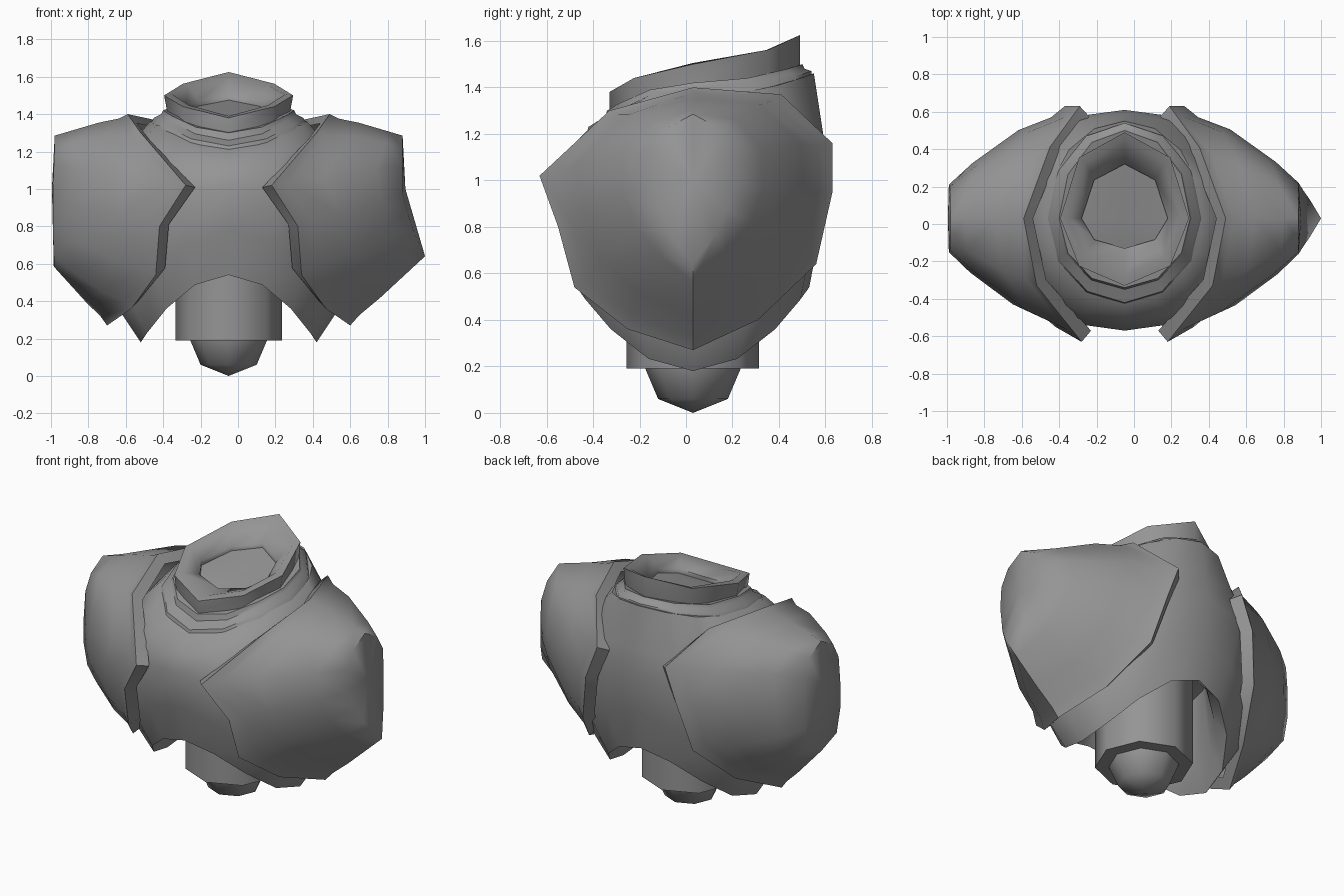
import bpy, bmesh, math
from mathutils import Vector

if "Cube" in bpy.data.objects:
    bpy.data.objects.remove(bpy.data.objects["Cube"])

CX, CY = -0.05, 0.03          # axis of the torso
gray = bpy.data.materials.new("plain gray")
gray.diffuse_color = (0.3, 0.3, 0.3, 1)
gray.use_nodes = True
gray.node_tree.nodes["Principled BSDF"].inputs["Base Color"].default_value = gray.diffuse_color


def loft(name, rings, start=None, end=None, angle=40):
    """Skin a list of closed rings; start / end are optional cap points."""
    bm = bmesh.new()
    rows = [[bm.verts.new((p[0] + CX, p[1] + CY, p[2])) for p in r] for r in rings]
    n = len(rows[0])
    for a, b in zip(rows, rows[1:]):
        for i in range(n):
            j = (i + 1) % n
            bm.faces.new((a[i], a[j], b[j], b[i]))
    for row, tip in ((rows[0], start), (rows[-1], end)):
        if tip:
            c = bm.verts.new((tip[0] + CX, tip[1] + CY, tip[2]))
            for i in range(n):
                bm.faces.new((row[i], row[(i + 1) % n], c))
    bmesh.ops.recalc_face_normals(bm, faces=bm.faces)
    me = bpy.data.meshes.new(name)
    bm.to_mesh(me)
    bm.free()
    me.materials.append(gray)
    ob = bpy.data.objects.new(name, me)
    bpy.context.collection.objects.link(ob)
    bpy.context.view_layer.objects.active = ob
    ob.select_set(True)
    bpy.ops.object.shade_smooth_by_angle(angle=math.radians(angle))
    ob.select_set(False)
    return ob


def saddle(n, yf, zf, us, zs, yb, zb, e=1.0):
    """Oval ring whose reach and height differ at front, sides and back."""
    ring = []
    for i in range(n):
        a = 2 * math.pi * i / n
        s, c = math.sin(a), math.cos(a)
        x = us * math.copysign(abs(s) ** e, s)
        y = (-yf if c > 0 else yb) * abs(c) ** e
        ring.append((x, y, zs * s * s + (zf if c > 0 else zb) * c * c))
    return ring


# Torso: inner wall, arched lower hem, belly, shoulders
loft("torso", [
    saddle(16, .36, .80, .36, .75, .36, .80),
    saddle(16, .42, .62, .40, .32, .42, .62),
    saddle(16, .50, .54, .47, .18, .50, .54),
    saddle(16, .56, .78, .57, .33, .55, .80, .92),
    saddle(16, .60, 1.02, .60, .85, .58, 1.05, .82),
    saddle(16, .55, 1.12, .56, 1.20, .56, 1.20, .9),
    saddle(16, .46, 1.21, .42, 1.36, .52, 1.46),
], start=(0, 0, .85), end=(0, 0, 1.34), angle=60)

# Stepped neck rings
loft("neck_step", [
    saddle(12, .46, 1.19, .42, 1.34, .51, 1.44),
    saddle(12, .45, 1.23, .40, 1.38, .51, 1.47),
    saddle(12, .38, 1.26, .36, 1.40, .48, 1.48),
    saddle(12, .37, 1.30, .35, 1.42, .47, 1.50),
], end=(0, 0, 1.36), angle=50)

# Raised collar with a recessed opening
loft("collar", [
    saddle(8, .35, 1.26, .33, 1.38, .45, 1.46),
    saddle(8, .36, 1.31, .33, 1.42, .46, 1.50),
    saddle(8, .36, 1.38, .345, 1.50, .46, 1.625),
    saddle(8, .30, 1.39, .30, 1.505, .42, 1.60),
    saddle(8, .16, 1.385, .23, 1.44, .29, 1.50),
    saddle(8, .16, 1.36, .23, 1.41, .29, 1.475),
], end=(0, 0, 1.41), angle=60)

# Shoulder shells: crest outline of one side, running top, front, bottom, back
CREST = [(.54, 0, 1.40), (.47, -.36, 1.30), (.23, -.66, 1.02), (.37, -.58, .80),
         (.39, -.51, .54), (.52, -.28, .36), (.65, 0, .27), (.52, .28, .40),
         (.39, .53, .64), (.32, .60, .95), (.24, .60, 1.16), (.40, .38, 1.37)]
# outer ends, top to bottom along one half: (reach, half width, height)
BOXY_END = [(.93, 0, 1.285), (.93, .12, 1.22), (.935, .17, 1.12), (.94, .18, .95),
            (.94, .18, .79), (.935, .15, .64), (.935, 0, .585)]
KITE_END = [(.93, 0, 1.285), (.93, .12, 1.22), (.93, .18, 1.12), (.93, .19, .98),
            (.955, .15, .88), (.99, .10, .77), (1.05, 0, .64)]


def shell(name, side, half):
    crest = [Vector(p) for p in CREST]
    n = len(crest)
    end = [Vector((u, -w, z)) for u, w, z in half]
    end += [Vector((u, w, z)) for u, w, z in half[-2:0:-1]]
    lip = [Vector((p.x - .05, p.y * .91, .9 + (p.z - .9) * .90)) for p in crest]
    rings = [lip, crest]
    # groove behind the crest, then a slightly swollen flank
    for t, swell in ((.12, -.01), (.40, .04), (.80, .03)):
        ring = []
        for i, (p, q) in enumerate(zip(crest, end)):
            out = Vector((0, p.y, p.z - .9)).normalized()
            w = abs(math.sin(2 * math.pi * i / n)) if swell > 0 else 1
            ring.append(p.lerp(q, t) + out * swell * w)
        rings.append(ring)
    rings.append(end)
    flip = [[(side * p.x, p.y, p.z) for p in r] for r in rings]
    loft(name, flip, end=(side * .945, 0, 1.0), angle=60)


shell("left_shoulder_shell", -1, BOXY_END)
shell("right_shoulder_shell", 1, KITE_END)


def disc(r, z):
    return saddle(8, r, z, r, z, r, z)


# Waist column and rounded plug below it
loft("waist_column", [disc(.285, .95), disc(.285, .19)],
     start=(0, 0, .95), end=(0, 0, .19), angle=50)
loft("waist_plug", [disc(.21, .22), disc(.205, .19), disc(.15, .06)],
     end=(0, 0, 0), angle=60)
